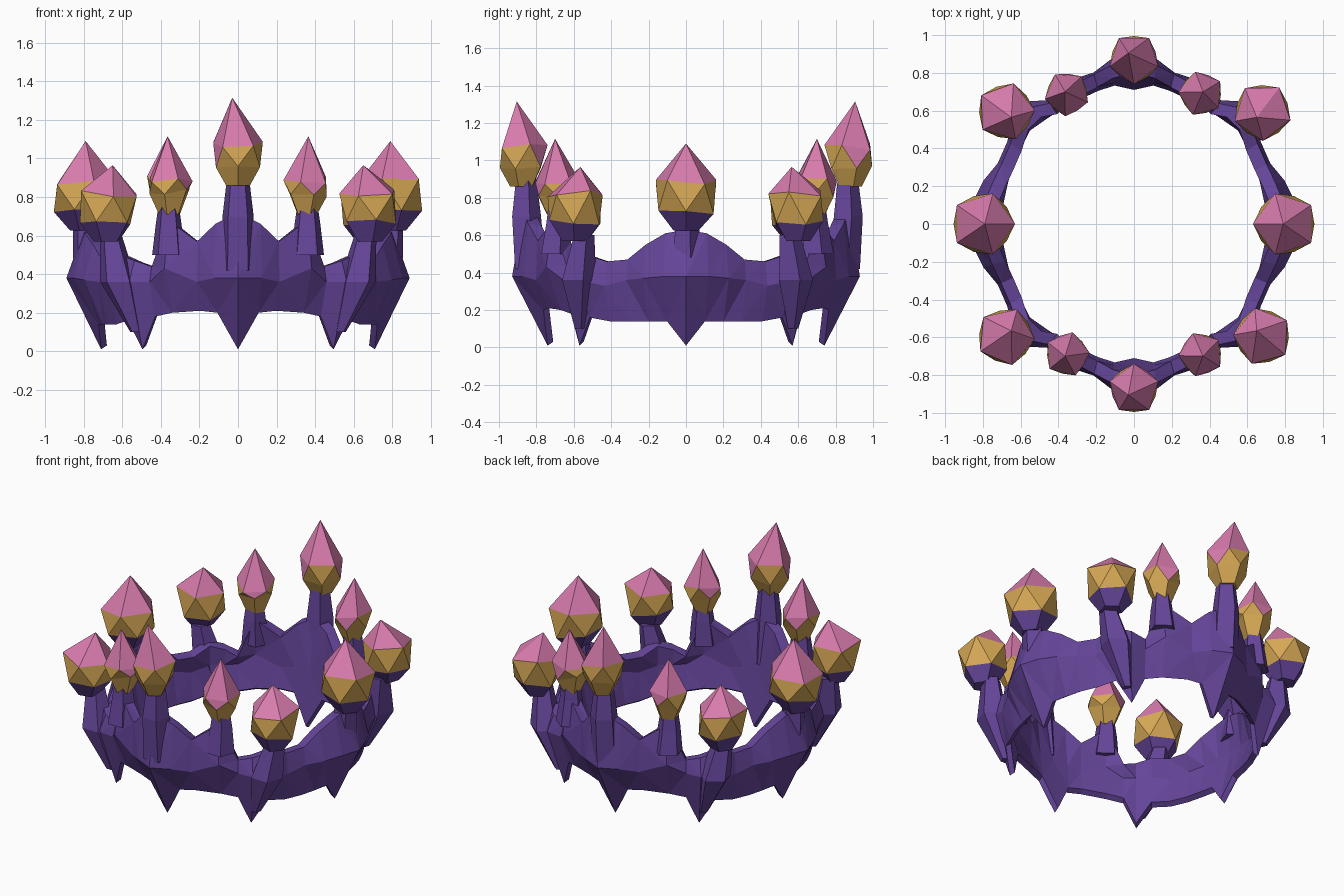
import bpy, bmesh, math, random
from mathutils import Vector

if "Cube" in bpy.data.objects:
    bpy.data.objects.remove(bpy.data.objects["Cube"])

random.seed(4)


def material(name, rgb):
    m = bpy.data.materials.new(name)
    m.diffuse_color = (*rgb, 1)
    m.use_nodes = True
    m.node_tree.nodes["Principled BSDF"].inputs["Base Color"].default_value = m.diffuse_color
    return m


PURPLE, GOLD, PINK = 0, 1, 2
MATS = [material("purple", (0.13, 0.06, 0.32)),
        material("gold", (0.67, 0.39, 0.09)),
        material("pink", (0.69, 0.20, 0.42))]


def finish(name, bm):
    bmesh.ops.recalc_face_normals(bm, faces=bm.faces[:])
    me = bpy.data.meshes.new(name)
    bm.to_mesh(me)
    bm.free()
    for m in MATS:
        me.materials.append(m)
    ob = bpy.data.objects.new(name, me)
    bpy.context.collection.objects.link(ob)
    return ob


def polar(deg, r, z):
    a = math.radians(deg)
    return Vector((r * math.sin(a), -r * math.cos(a), z))


# Band: angle from front, bottom r/z, bulge r/z, top r/z for one quadrant
QUARTER = [
    (0, .74, .01, .93, .38, .87, .72),
    (8, .77, .20, .88, .38, .85, .66),
    (15, .76, .21, .83, .36, .82, .57),
    (27, .75, .20, .84, .43, .80, .68),
    (35, .75, .18, .80, .36, .78, .44),
    (41, .755, .01, .86, .36, .82, .47),
    (48, .77, .16, .86, .36, .82, .50),
    (57, .75, .14, .80, .33, .78, .46),
    (66, .74, .14, .79, .36, .77, .47),
    (74, .73, .14, .83, .37, .78, .55),
    (82, .73, .14, .86, .38, .80, .61),
    (90, .71, .01, .89, .38, .80, .63),
]
half = QUARTER + [(180 - q[0], *q[1:]) for q in QUARTER[-2::-1]]
full = half + [(360 - q[0], *q[1:]) for q in half[-2:0:-1]]

bm = bmesh.new()
loops = []
for a, rb, zb, rm, zm, rt, zt in full:
    section = [(rb, zb), (rm, zm), (rt, zt), (rt - .07, zt - .01),
               (.755, zm), (rb - .03, zb + .02)]
    loops.append([bm.verts.new(polar(a, r, z)) for r, z in section])
for i, lp in enumerate(loops):
    nx = loops[(i + 1) % len(loops)]
    for j in range(6):
        k = (j + 1) % 6
        bm.faces.new((lp[j], nx[j], nx[k], lp[k]))
bmesh.ops.triangulate(bm, faces=bm.faces[:])
finish("crown_band", bm)


def stem(name, path, sides=5):
    """Tapered faceted prong through (x, y, z, radius) points."""
    bm = bmesh.new()
    rings = []
    for x, y, z, r in path:
        rings.append([bm.verts.new((x + r * math.cos(t), y + r * math.sin(t), z))
                      for t in (math.tau * i / sides + .3 for i in range(sides))])
    for a, b in zip(rings, rings[1:]):
        for i in range(sides):
            k = (i + 1) % sides
            bm.faces.new((a[i], a[k], b[k], b[i]))
    bm.faces.new(rings[0])
    bm.faces.new(rings[-1])
    finish(name, bm)


def gem(name, x, y, rings, apex, lean, base, spin):
    """Faceted bud: foot ring, two staggered rings and an offset tip."""
    n = 5
    bm = bmesh.new()
    vs = []
    for lvl, (r, z) in enumerate(rings):
        off = spin + (math.pi / n if lvl == 2 else 0)
        row = []
        for i in range(n):
            t = math.tau * i / n + off
            jz = random.uniform(-.02, .02) if lvl else 0
            row.append(bm.verts.new((x + r * math.cos(t), y + r * math.sin(t), z + jz)))
        vs.append(row)
    tip = bm.verts.new((x + lean[0], y + lean[1], apex))

    def face(pts, mat):
        bm.faces.new(pts).material_index = mat

    foot, low, up = vs
    face(foot, base)
    for i in range(n):
        k = (i + 1) % n
        face((foot[i], foot[k], low[k], low[i]), base)
        face((low[i], low[k], up[i]), GOLD)
        # a few of the downward triangles belong to the pink cap
        face((up[i], low[k], up[k]), PINK if (base == GOLD and i % 2) else GOLD)
        face((up[i], up[k], tip), PINK)
    finish(name, bm)


# Tall front and back prongs
for s, side in ((-1, "front"), (1, "back")):
    stem(side + "_prong", [(0, s * .84, .42, .09), (0, s * .86, .70, .085),
                           (0, s * .86, .90, .06)])
    gem(side + "_gem", 0, s * .875, [(.065, .86), (.12, .97), (.135, 1.07)],
        1.315, (-.03, s * .03), GOLD, s * math.pi / 2)

# Side prongs
for s, side in ((-1, "left"), (1, "right")):
    stem(side + "_prong", [(s * .78, 0, .48, .08), (s * .79, 0, .66, .07)])
    gem(side + "_gem", s * .80, 0, [(.07, .625), (.155, .73), (.17, .88)],
        1.09, (-s * .01, 0), PURPLE, 0 if s > 0 else math.pi)

# Diagonal and in-between prongs, one pair per quadrant
for sx, lr in ((-1, "left"), (1, "right")):
    for sy, fb in ((-1, "front"), (1, "back")):
        tag = fb + "_" + lr
        stem(tag + "_corner_prong",
             [(sx * .53, sy * .57, .10, .03), (sx * .62, sy * .58, .36, .10),
              (sx * .66, sy * .55, .60, .06)])
        gem(tag + "_corner_gem", sx * .68, sy * .595,
            [(.07, .57), (.14, .67), (.155, .82)], .965,
            (-sx * .03, -sy * .03), PURPLE, random.uniform(0, 6))
        stem(tag + "_small_prong",
             [(sx * .36, sy * .70, .50, .09), (sx * .36, sy * .69, .66, .07),
              (sx * .36, sy * .69, .76, .055)])
        gem(tag + "_small_gem", sx * .355, sy * .69,
            [(.055, .71), (.105, .82), (.12, .89)], 1.115,
            (sx * .01, sy * .01), GOLD, random.uniform(0, 6))
